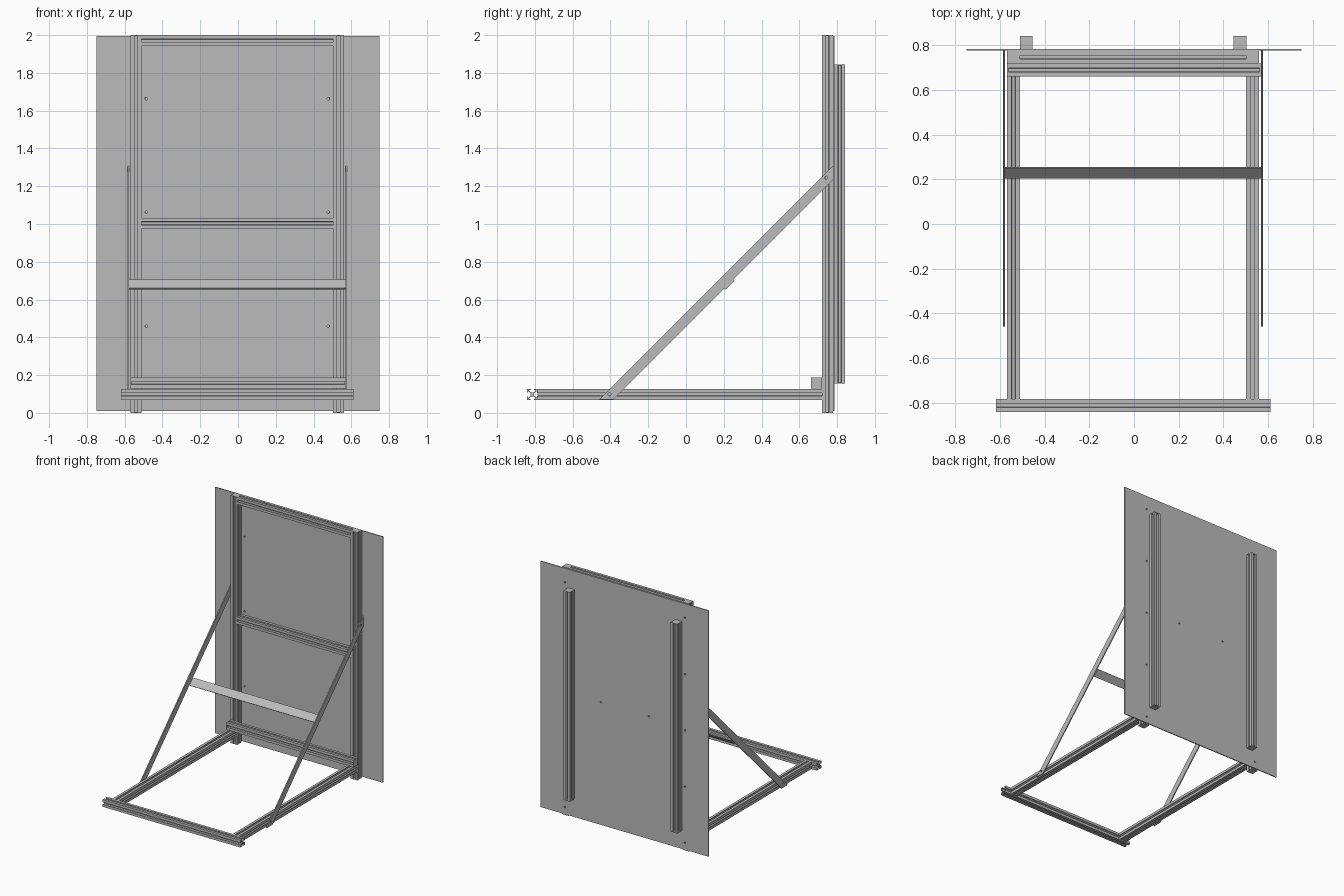
import bpy, bmesh, math
from mathutils import Matrix, Vector

cube = bpy.data.objects.get("Cube")
if cube:
    bpy.data.objects.remove(cube, do_unlink=True)

metal = bpy.data.materials.new("plain_grey")
metal.use_nodes = True
grey = (0.5, 0.5, 0.5, 1)
metal.diffuse_color = grey
metal.node_tree.nodes["Principled BSDF"].inputs["Base Color"].default_value = grey

CX = -0.004          # centre line of the frame
S = 0.058            # extrusion side
H = S / 2
POST = 0.536         # post offset from the centre line
PANEL_Y = 0.777      # front face of the panel
BASE_Z = 0.098       # height of the base rails


def finish(name, bm):
    bmesh.ops.recalc_face_normals(bm, faces=bm.faces)
    mesh = bpy.data.meshes.new(name)
    bm.to_mesh(mesh)
    bm.free()
    mesh.materials.append(metal)
    ob = bpy.data.objects.new(name, mesh)
    bpy.context.collection.objects.link(ob)
    return ob


def add_prism(bm, points, vector):
    """Extrude a closed outline along a vector."""
    face = bm.faces.new([bm.verts.new(p) for p in points])
    out = bmesh.ops.extrude_face_region(bm, geom=[face], use_keep_orig=True)
    moved = [v for v in out["geom"] if isinstance(v, bmesh.types.BMVert)]
    bmesh.ops.translate(bm, verts=moved, vec=vector)


def slot_profile():
    """Square section with an undercut slot on each side."""
    half_slot = [(0.008, H), (0.008, 0.0245), (0.0165, 0.0245),
                 (0.0165, 0.0195), (0.007, 0.010)]
    side = [(H, H)] + half_slot + [(-x, y) for x, y in reversed(half_slot)]
    points = []
    for k in range(4):
        turn = Matrix.Rotation(k * math.pi / 2, 2)
        points += [turn @ Vector(p) for p in side]
    return points


def extrusion(name, start, end, capped=False):
    start, end = Vector(start), Vector(end)
    length = (end - start).length
    bm = bmesh.new()
    add_prism(bm, [(p.x, p.y, 0) for p in slot_profile()], (0, 0, length))
    if capped:
        square = [(-H, -H), (H, -H), (H, H), (-H, H)]
        for z in (0, length - 0.006):
            add_prism(bm, [(x, y, z) for x, y in square], (0, 0, 0.006))
    turn = (end - start).to_track_quat('Z', 'Y').to_matrix().to_4x4()
    bm.transform(Matrix.Translation(start) @ turn)
    return finish(name, bm)


def drill(ob, centres, axis, radius):
    """Cut round holes through a plate and bake the result."""
    bm = bmesh.new()
    turn = Vector(axis).to_track_quat('Z', 'Y').to_matrix().to_4x4()
    for c in centres:
        bmesh.ops.create_cone(bm, cap_ends=True, segments=12, radius1=radius,
                              radius2=radius, depth=0.05,
                              matrix=Matrix.Translation(c) @ turn)
    cutter = finish("hole_cutter", bm)
    cutter.hide_render = True
    mod = ob.modifiers.new("holes", 'BOOLEAN')
    mod.operation, mod.solver, mod.object = 'DIFFERENCE', 'EXACT', cutter
    graph = bpy.context.evaluated_depsgraph_get()
    mesh = bpy.data.meshes.new_from_object(ob.evaluated_get(graph))
    ob.modifiers.clear()
    ob.data = mesh
    bpy.data.objects.remove(cutter, do_unlink=True)


# Upright frame, base side rails, rear battens and braces, one per side
post_y = PANEL_Y - H
batten_y = PANEL_Y + 0.008 + H
for side, s in (("left", 1), ("right", -1)):
    x = CX + s * POST
    extrusion(side + "_upright", (x, post_y, 0), (x, post_y, 2), True)
    extrusion(side + "_base_rail", (x, -0.785, BASE_Z), (x, post_y - H, BASE_Z))
    bx = CX + s * 0.479
    extrusion(side + "_rear_batten", (bx, batten_y, 0.155), (bx, batten_y, 1.845), True)

    # Flat diagonal strip, cut level at the foot and plumb at the top
    bm = bmesh.new()
    outline = [(-0.46, 0.07), (-0.385, 0.07), (PANEL_Y, 1.232), (PANEL_Y, 1.307)]
    add_prism(bm, [(CX + s * 0.574, y, z) for y, z in outline], (s * 0.008, 0, 0))
    brace = finish(side + "_brace", bm)
    drill(brace, [(CX + s * 0.578, -0.405, BASE_Z), (CX + s * 0.578, 0.742, 1.245)],
          (1, 0, 0), 0.008)

# Cross rails between the uprights
inner = POST - H
for name, z in (("top_rail", 2 - H), ("middle_rail", 1.004)):
    extrusion(name, (CX - inner, post_y, z), (CX + inner, post_y, z))

# Lower cross bar resting on the base, and the front foot bar
extrusion("lower_cross_bar", (-0.569, post_y - S, 0.159), (0.569, post_y - S, 0.159), True)
extrusion("front_foot_bar", (CX - 0.615, -0.814, BASE_Z), (CX + 0.615, -0.814, BASE_Z))

# Sloping strip joining the braces underneath
bm = bmesh.new()
strip = [(0.205, 0.66), (0.25, 0.705), (0.256, 0.699), (0.211, 0.654)]
add_prism(bm, [(CX - 0.576, y, z) for y, z in strip], (1.152, 0, 0))
finish("brace_tie_strip", bm)

# Panel with its bolt holes
bm = bmesh.new()
corners = [(-0.75, 0.01), (0.75, 0.01), (0.75, 1.995), (-0.75, 1.995)]
add_prism(bm, [(x, PANEL_Y, z) for x, z in corners], (0, 0.008, 0))
panel = finish("panel", bm)
holes = [(CX + s * 0.482, z) for s in (-1, 1) for z in (0.458, 1.062, 1.664)]
holes += [(CX + s * POST, 0.065 + k * 0.454) for s in (-1, 1) for k in range(5)]
holes += [(CX + s * 0.214, 1.0) for s in (-1, 1)]
drill(panel, [(x, PANEL_Y + 0.004, z) for x, z in holes], (0, 1, 0), 0.007)
